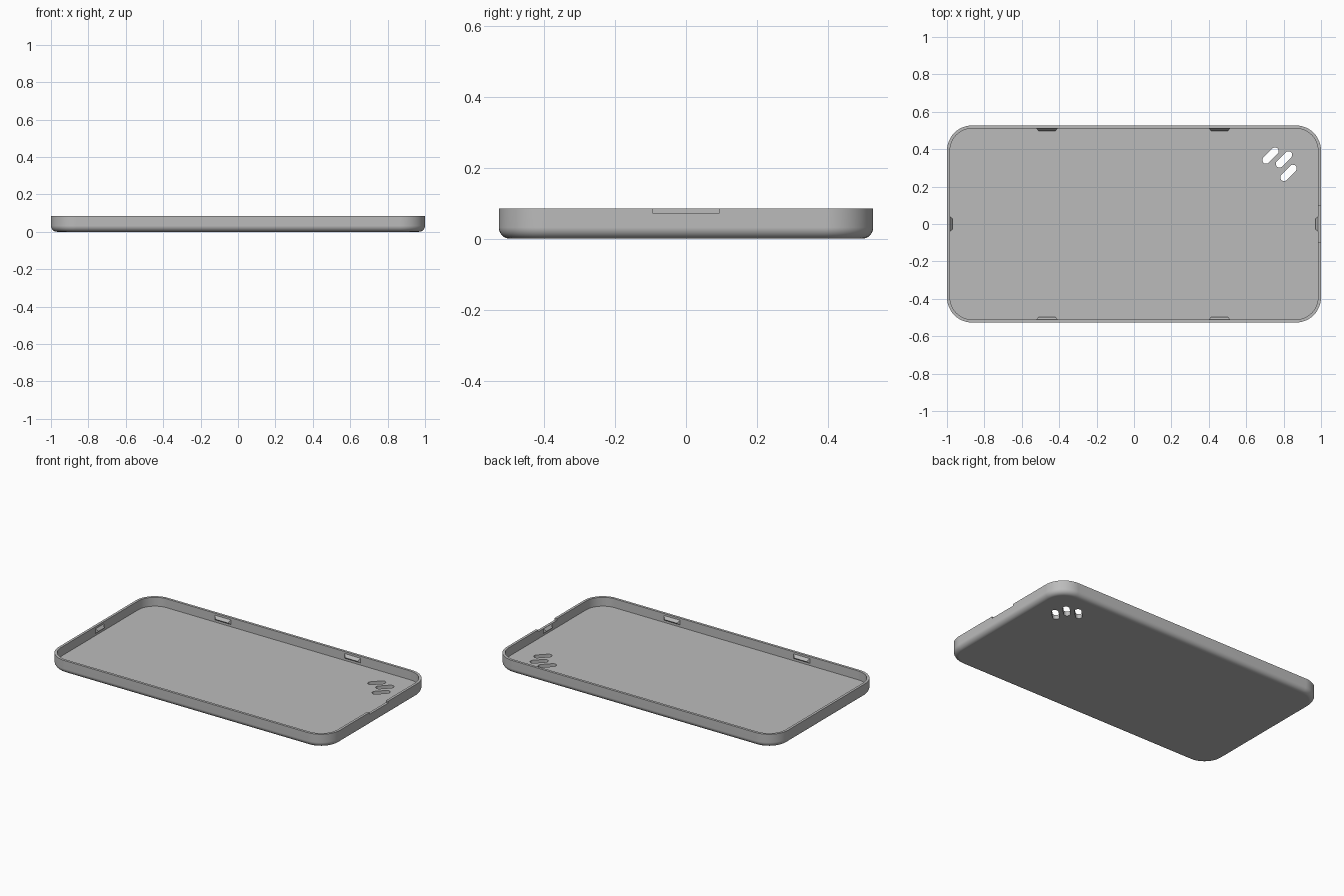
import bpy, bmesh, math
from mathutils import Matrix, Vector

cube = bpy.data.objects.get("Cube")
if cube:
    bpy.data.objects.remove(cube, do_unlink=True)

HALF_X, HALF_Y, HEIGHT = 1.0, 0.527, 0.085
CORNER, FILLET, WALL, FLOOR = 0.135, 0.032, 0.016, 0.028
CLIP_DEPTH = 0.014

grey = bpy.data.materials.new("plain_grey")
grey.use_nodes = True
grey.diffuse_color = (0.5, 0.5, 0.5, 1)
grey.node_tree.nodes["Principled BSDF"].inputs["Base Color"].default_value = (0.5, 0.5, 0.5, 1)


def finish(name, bm):
    bmesh.ops.recalc_face_normals(bm, faces=bm.faces)
    mesh = bpy.data.meshes.new(name)
    bm.to_mesh(mesh)
    bm.free()
    mesh.materials.append(grey)
    obj = bpy.data.objects.new(name, mesh)
    bpy.context.collection.objects.link(obj)
    return obj


def rounded_outline(inset, steps=12):
    """Rounded rectangle, shrunk evenly by inset."""
    r = CORNER - inset
    points = []
    for q, (sx, sy) in enumerate([(1, 1), (-1, 1), (-1, -1), (1, -1)]):
        for i in range(steps + 1):
            a = math.pi / 2 * (q + i / steps)
            points.append((sx * (HALF_X - CORNER) + r * math.cos(a),
                           sy * (HALF_Y - CORNER) + r * math.sin(a)))
    return points


def loft(name, rings):
    """Skin a list of vertex rings and cap both ends."""
    bm = bmesh.new()
    loops = [[bm.verts.new(p) for p in ring] for ring in rings]
    for a, b in zip(loops, loops[1:]):
        for i in range(len(a)):
            j = (i + 1) % len(a)
            bm.faces.new((a[i], a[j], b[j], b[i]))
    bm.faces.new(loops[0])
    bm.faces.new(loops[-1])
    return finish(name, bm)


# Tray shell: rounded bottom edge, upright wall, flat rim, inner wall, floor
profile = []
for i in range(9):
    a = math.pi / 2 * i / 8
    profile.append((FILLET * (1 - math.sin(a)), FILLET * (1 - math.cos(a))))
profile += [(0, HEIGHT), (WALL, HEIGHT), (WALL, FLOOR)]
tray = loft("tray_shell", [[(x, y, z) for x, y in rounded_outline(inset)]
                           for inset, z in profile])


def cut(target, cutter):
    cutter.hide_render = True
    mod = target.modifiers.new("cut", 'BOOLEAN')
    mod.operation = 'DIFFERENCE'
    mod.solver = 'EXACT'
    mod.object = cutter
    bpy.context.view_layer.objects.active = target
    bpy.ops.object.modifier_apply(modifier=mod.name)
    bpy.data.objects.remove(cutter, do_unlink=True)


# Three diagonal slots, the middle one shifted along its length
def slot_cutter(cx, cy, radius=0.02, half=0.034, steps=8):
    ring = []
    for side in (0, 1):
        for i in range(steps + 1):
            a = math.pi * (side + i / steps) - math.pi / 2
            ring.append(((1 - 2 * side) * half + radius * math.cos(a),
                         radius * math.sin(a)))
    turn = Matrix.Rotation(math.radians(45), 3, 'Z')
    levels = [[turn @ Vector((x, y, z)) + Vector((cx, cy, 0)) for x, y in ring]
              for z in (-0.05, 0.06)]
    return loft("slot_cutter", levels)


for x, y in [(0.73, 0.366), (0.802, 0.345), (0.826, 0.273)]:
    cut(tray, slot_cutter(x, y))

# Shallow notch in the rim of the left end
bm = bmesh.new()
bmesh.ops.create_cube(bm, size=1, matrix=Matrix.Translation((1.0, 0, 0.123))
                      @ Matrix.Diagonal((0.08, 0.19, 0.1, 1)))
cut(tray, finish("notch_cutter", bm))

bpy.ops.object.select_all(action='DESELECT')
tray.select_set(True)
bpy.context.view_layer.objects.active = tray
bpy.ops.object.shade_smooth_by_angle(angle=math.radians(30))
weighted = tray.modifiers.new("flat_panels", 'WEIGHTED_NORMAL')
weighted.keep_sharp = True


# Snap clips: tapered ridges on the inner walls
def clip(name, location, angle, half):
    """Ridge that points along local +y, turned into place."""
    bm = bmesh.new()
    section = [(-0.006, 0.042), (0, 0.042), (CLIP_DEPTH, 0.054),
               (0, 0.072), (-0.006, 0.072)]
    ends = []
    for s in (-1, 1):
        ends.append([bm.verts.new((s * (half - max(y, 0)), y, z)) for y, z in section])
    for i in range(len(section)):
        j = (i + 1) % len(section)
        bm.faces.new((ends[0][i], ends[0][j], ends[1][j], ends[1][i]))
    for end in ends:
        bm.faces.new((end[0], end[1], end[3], end[4]))
        bm.faces.new(end[1:4])
    bm.transform(Matrix.Translation(location) @ Matrix.Rotation(angle, 4, 'Z'))
    finish(name, bm)


for x, side in [(0.457, "left"), (-0.465, "right")]:
    clip("front_clip_" + side, (x, -HALF_Y + WALL, 0), 0, 0.057)
    clip("back_clip_" + side, (x, HALF_Y - WALL, 0), math.pi, 0.057)
clip("left_end_clip", (HALF_X - WALL, 0, 0), math.pi / 2, 0.043)
clip("right_end_clip", (-HALF_X + WALL, 0, 0), -math.pi / 2, 0.043)
